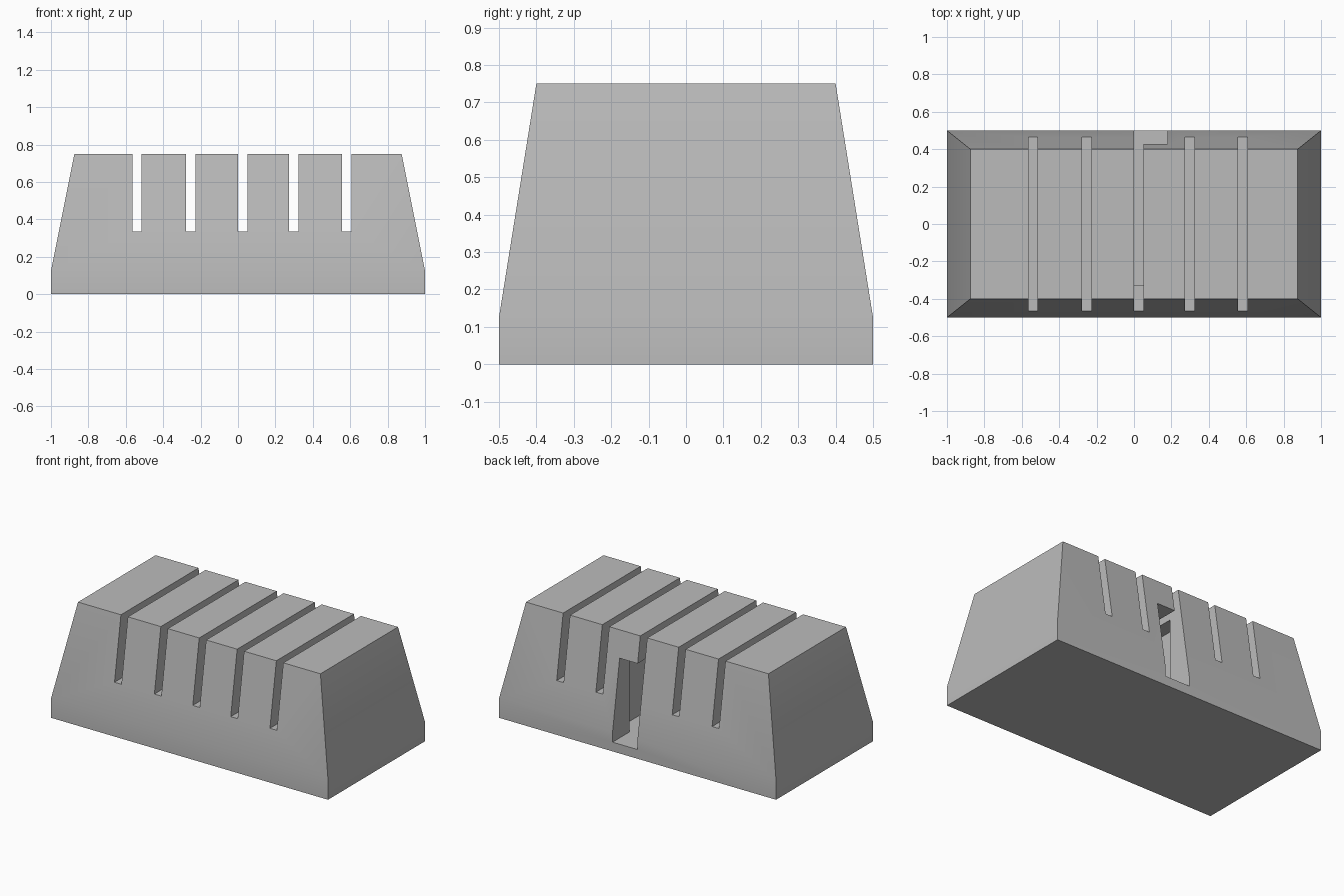
import bpy
import bmesh
import math

cube = bpy.data.objects.get("Cube")
if cube:
    bpy.data.objects.remove(cube, do_unlink=True)

grey = bpy.data.materials.new("grey")
grey.use_nodes = True
colour = (0.5, 0.5, 0.5, 1)
grey.diffuse_color = colour
grey.node_tree.nodes["Principled BSDF"].inputs["Base Color"].default_value = colour


def add_object(name, bm):
    bmesh.ops.recalc_face_normals(bm, faces=bm.faces)
    mesh = bpy.data.meshes.new(name)
    bm.to_mesh(mesh)
    bm.free()
    mesh.materials.append(grey)
    obj = bpy.data.objects.new(name, mesh)
    bpy.context.collection.objects.link(obj)
    return obj


def box(name, x, y, z):
    bm = bmesh.new()
    bmesh.ops.create_cube(bm, size=1)
    for v in bm.verts:
        for axis, (low, high) in enumerate((x, y, z)):
            v.co[axis] = high if v.co[axis] > 0 else low
    return add_object(name, bm)


def cut(target, cutter):
    cutter.hide_render = True
    mod = target.modifiers.new("cut", "BOOLEAN")
    mod.operation = "DIFFERENCE"
    mod.solver = "EXACT"
    mod.object = cutter
    bpy.context.view_layer.objects.active = target
    bpy.ops.object.modifier_apply(modifier=mod.name)
    bpy.data.objects.remove(cutter, do_unlink=True)


# Block: straight plinth with sides tapering to a flat top
bm = bmesh.new()
rings = []
for hx, hy, z in ((1, 0.5, 0), (1, 0.5, 0.125), (0.875, 0.4, 0.75)):
    corners = ((-hx, -hy), (hx, -hy), (hx, hy), (-hx, hy))
    rings.append([bm.verts.new((x, y, z)) for x, y in corners])
for low, high in zip(rings, rings[1:]):
    for i in range(4):
        j = (i + 1) % 4
        bm.faces.new((low[i], low[j], high[j], high[i]))
bm.faces.new(rings[0])
bm.faces.new(rings[-1])
block = add_object("slotted_block", bm)

# Inner chamber and the narrower doorway that opens it to the back
cut(block, box("chamber_cutter", (-0.09, 0.265), (-0.325, 0.325), (0.06, 0.58)))
cut(block, box("doorway_cutter", (0, 0.18), (0.2, 0.7), (0.06, 0.58)))

# Five slots cut through from front to back
for left in (-0.565, -0.277, 0, 0.274, 0.557):
    cut(block, box("slot_cutter", (left, left + 0.05), (-0.7, 0.7), (0.335, 1)))

# Soft shading across the shallow bend, crisp edges elsewhere
bpy.ops.object.select_all(action="DESELECT")
block.select_set(True)
bpy.context.view_layer.objects.active = block
bpy.ops.object.shade_smooth_by_angle(angle=math.radians(30))
